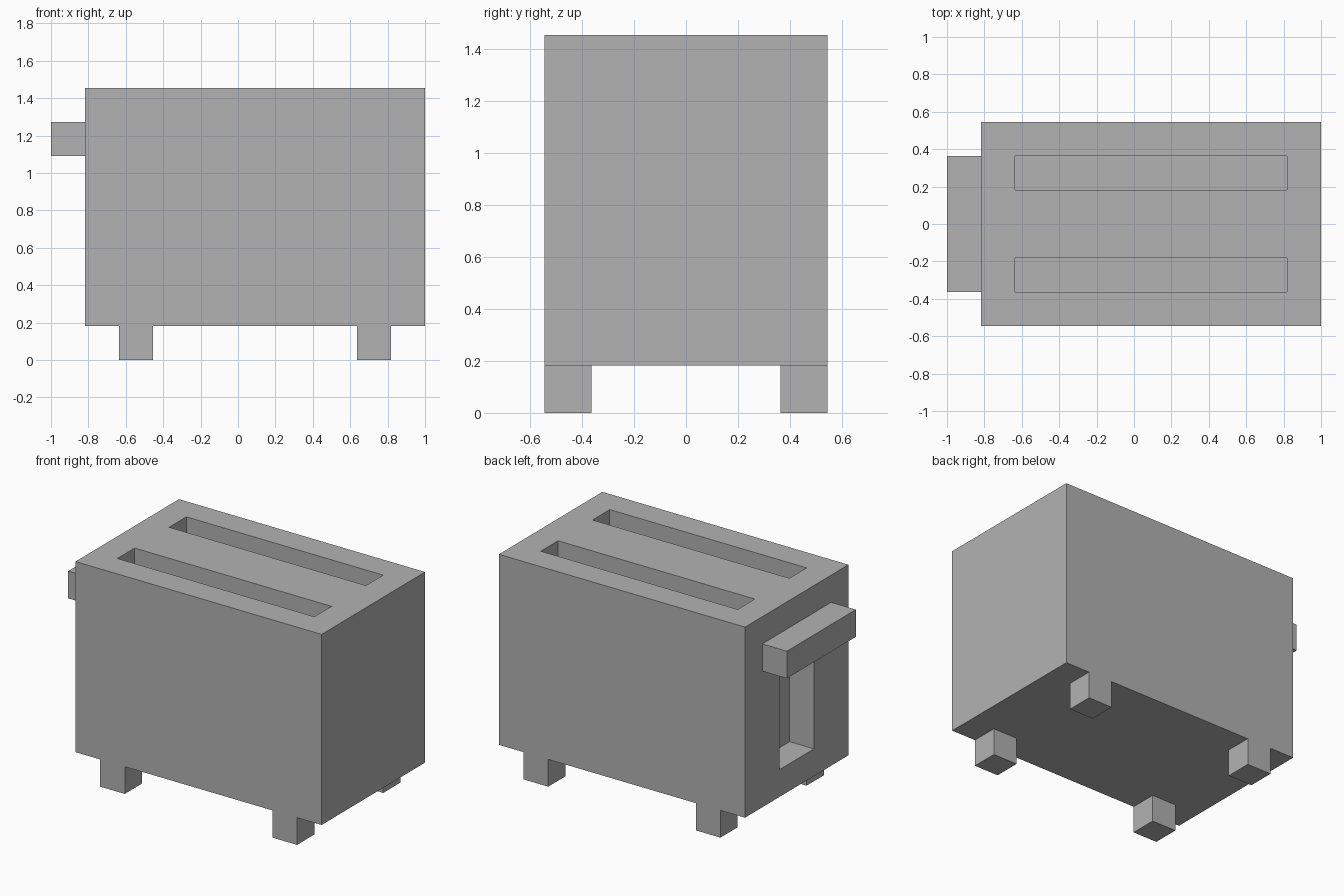
import bpy
from mathutils import Vector

U = 2 / 11  # block unit: every part is a whole number of units

if "Cube" in bpy.data.objects:
    bpy.data.objects.remove(bpy.data.objects["Cube"], do_unlink=True)

grey = bpy.data.materials.new("plain_grey")
grey.use_nodes = True
grey.diffuse_color = (0.448, 0.448, 0.448, 1)
grey.node_tree.nodes["Principled BSDF"].inputs["Base Color"].default_value = grey.diffuse_color


def box(name, low, high):
    """Box between two corners given in block units."""
    low, high = Vector(low) * U, Vector(high) * U
    bpy.ops.mesh.primitive_cube_add(size=1)
    obj = bpy.context.object
    obj.name = obj.data.name = name
    size, centre = high - low, (high + low) / 2
    for v in obj.data.vertices:
        v.co = Vector(a * b for a, b in zip(v.co, size)) + centre
    obj.data.materials.append(grey)
    return obj


def carve(target, cutter):
    """Subtract the cutter from the target and discard it."""
    mod = target.modifiers.new("carve", "BOOLEAN")
    mod.operation = "DIFFERENCE"
    mod.solver = "EXACT"
    mod.object = cutter
    cutter.hide_render = True
    bpy.context.view_layer.objects.active = target
    bpy.ops.object.modifier_apply(modifier=mod.name)
    bpy.data.objects.remove(cutter, do_unlink=True)


# Body
body = box("body", (-4.5, -3, 1), (5.5, 3, 8))

# Two bread slots in the top
for y in (-2, 1):
    carve(body, box("slot_cutter", (-3.5, y, 2), (4.5, y + 1, 9)))

# Lever channel in the end, a hair short of the slots
carve(body, box("channel_cutter", (-5, -1, 2), (-3.51, 1, 6)))

# Lever handle
box("lever_handle", (-5.5, -2, 6), (-4.5, 2, 7))

# Four feet
for side, x in (("right", -3.5), ("left", 3.5)):
    for end, y in (("front", -3), ("back", 2)):
        box(f"{end}_{side}_foot", (x, y, 0), (x + 1, y + 1, 1))
